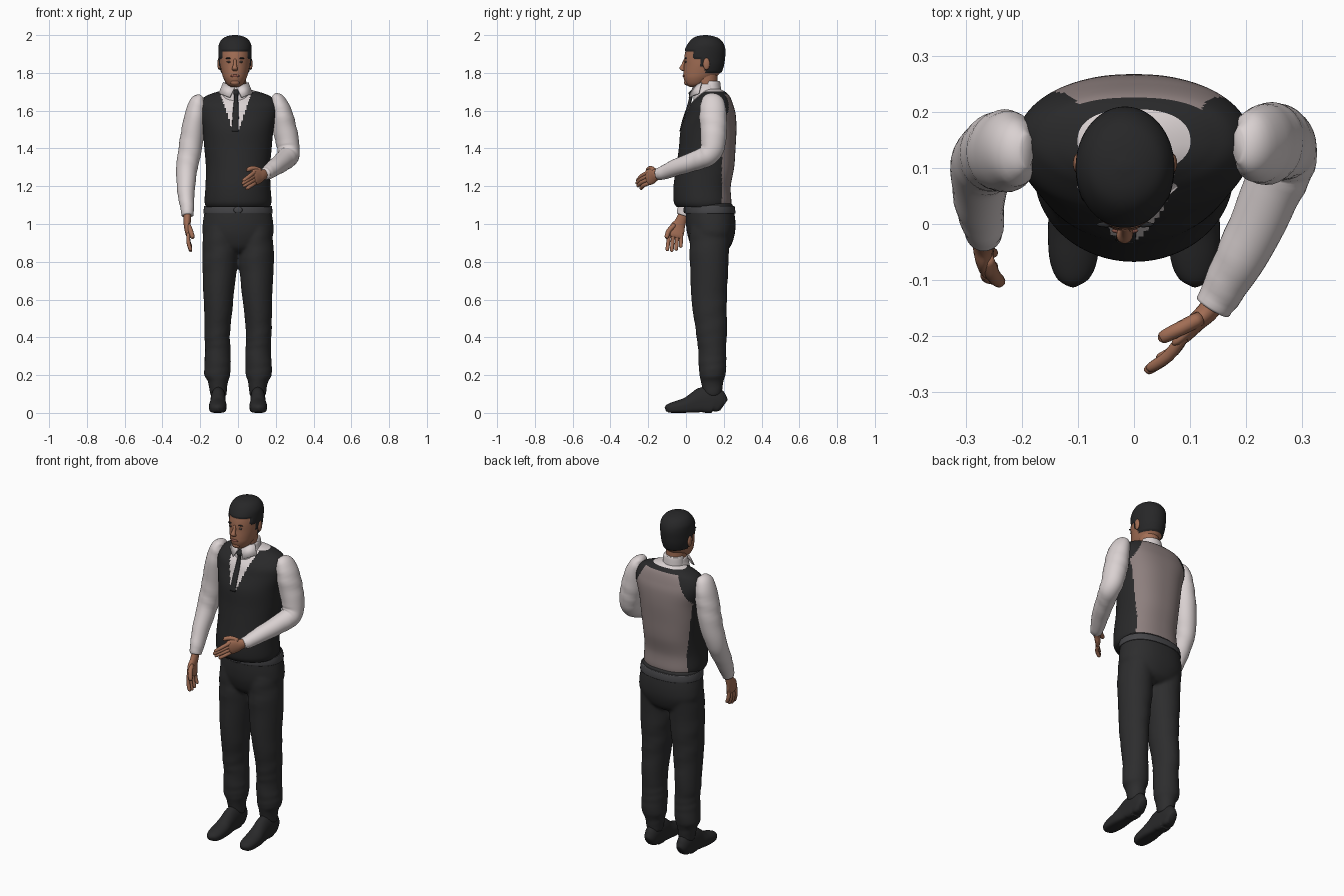
import bpy, bmesh, math
from mathutils import Vector


def material(name, r, g, b):
    m = bpy.data.materials.new(name)
    m.diffuse_color = (r, g, b, 1)
    return m


SHIRT = material("white shirt", .70, .64, .64)
VEST = material("charcoal vest", .022, .022, .023)
BACK = material("vest back lining", .27, .215, .21)
SKIN = material("skin", .36, .155, .09)
HAIR = material("dark hair", .02, .02, .021)
CLOTH = material("trouser cloth", .026, .026, .027)
LEATHER = material("shoe leather", .022, .022, .023)
BELT = material("belt grey", .06, .06, .065)
LIPS = material("lips", .26, .09, .065)
EYE = material("eye", .10, .07, .06)


def spline(rows, k):
    """Catmull-Rom through the rows, k steps per span."""
    out = []
    for i in range(len(rows) - 1):
        p = [rows[max(i - 1, 0)], rows[i], rows[i + 1], rows[min(i + 2, len(rows) - 1)]]
        for s in range(k):
            t = s / k
            out.append([.5 * (2 * b + (c - a) * t + (2 * a - 5 * b + 4 * c - d) * t * t
                              + (3 * b - a - 3 * c + d) * t ** 3) for a, b, c, d in zip(*p)])
    return out + [list(rows[-1])]


def spow(v, e):
    return math.copysign(abs(v) ** e, v)


def loft(name, rows, mats, n=32, k=5, ref=None, ef=2, eb=2, wrinkle=0, rule=None):
    """Skin superellipse rings (x, y, z, a, b); horizontal, or square to the path if ref is given."""
    rows = spline(rows, k)
    bm = bmesh.new()
    rings = []
    for i, (x, y, z, a, b) in enumerate(rows):
        u, v = Vector((1, 0, 0)), Vector((0, 1, 0))
        if ref:
            t = (Vector(rows[min(i + 1, len(rows) - 1)][:3]) - Vector(rows[max(i - 1, 0)][:3])).normalized()
            u = Vector(ref).cross(t).normalized()
            v = t.cross(u)
        ring = []
        for j in range(n):
            th = 2 * math.pi * j / n
            c, s = math.cos(th), math.sin(th)
            e = 2 / (eb if s > 0 else ef)
            w = 1 + wrinkle * math.sin(i * 1.15 + 2.2 * math.sin(th + .4 * i))
            ring.append(bm.verts.new(Vector((x, y, z)) + u * (w * max(a, .001) * spow(c, e))
                                     + v * (w * max(b, .001) * spow(s, e))))
        rings.append(ring)
    for p, q in zip(rings, rings[1:]):
        for j in range(n):
            bm.faces.new((p[j], p[(j + 1) % n], q[(j + 1) % n], q[j]))
    bm.faces.new(rings[0])
    bm.faces.new(rings[-1])
    return finish(name, bm, mats, rule)


def finish(name, bm, mats, rule=None):
    bmesh.ops.recalc_face_normals(bm, faces=bm.faces)
    mats = mats if isinstance(mats, list) else [mats]
    for f in bm.faces:
        f.smooth = True
        if rule:
            f.material_index = rule(f.calc_center_median())
    me = bpy.data.meshes.new(name)
    bm.to_mesh(me)
    bm.free()
    for m in mats:
        me.materials.append(m)
    ob = bpy.data.objects.new(name, me)
    bpy.context.collection.objects.link(ob)
    return ob


def ball(name, loc, size, mat):
    bm = bmesh.new()
    bmesh.ops.create_uvsphere(bm, u_segments=16, v_segments=10, radius=1)
    for v in bm.verts:
        v.co = Vector(loc) + Vector([c * s for c, s in zip(v.co, size)])
    return finish(name, bm, mat)


def body(rows, cx=0):
    """(z, front y, back y, half width) to ring rows."""
    return [(cx, (f + b) / 2, z, w, (b - f) / 2) for z, f, b, w in rows]


# Torso: vest with shirt V in front and lining panel behind
def torso_rule(c):
    if c.z > 1.702 or (c.y < .1 and c.z > 1.5 and abs(c.x + .012) < .018 + (c.z - 1.5) * .33):
        return 1
    if c.y > .19 and c.z + 2 * max(0, abs(c.x - .01) - .11) < 1.685:
        return 2
    return 0


loft("vest", body([(1.09, -.05, .235, .168), (1.12, -.065, .24, .177), (1.2, -.066, .237, .172),
                   (1.3, -.052, .255, .170), (1.4, -.038, .262, .178), (1.5, -.028, .267, .188),
                   (1.58, 0, .263, .207), (1.63, .02, .25, .208), (1.67, .055, .235, .18),
                   (1.69, .075, .22, .14), (1.705, .09, .2, .09), (1.715, .1, .18, .05)]),
     [VEST, SHIRT, BACK], n=144, k=9, eb=2.4, rule=torso_rule)

# Trousers: hips and two legs fused into one cloth
parts = [loft("trousers", body([(.85, .06, .2, .07), (.88, .03, .235, .14), (.94, .008, .257, .185),
                                (1.0, 0, .262, .187), (1.06, 0, .256, .178), (1.11, .002, .245, .17)]),
              CLOTH, n=48, eb=2.3)]
for s in (-1, 1):
    parts.append(loft("trouser_leg", [(s * .096, .13, .98, .085, .11), (s * .096, .123, .82, .093, .104),
                                      (s * .103, .123, .6, .079, .093), (s * .110, .135, .42, .068, .082),
                                      (s * .107, .138, .34, .067, .075), (s * .108, .140, .27, .070, .074),
                                      (s * .110, .140, .20, .069, .069), (s * .106, .138, .165, .053, .06),
                                      (s * .104, .142, .09, .043, .047)],
                      CLOTH, n=40, k=6, ef=1.9, wrinkle=.018))
for o in parts:
    o.select_set(True)
bpy.context.view_layer.objects.active = parts[0]
bpy.ops.object.join()
trousers = bpy.context.view_layer.objects.active
rm = trousers.modifiers.new("fuse", 'REMESH')
rm.mode = 'VOXEL'
rm.voxel_size = .009
rm.use_smooth_shade = True
sm = trousers.modifiers.new("soften", 'SMOOTH')
sm.iterations = 5

# Belt and buckle
loft("belt", body([(1.055, -.004, .26, .181), (1.06, -.006, .262, .183), (1.09, -.006, .258, .18),
                   (1.095, -.004, .255, .178)]), BELT, n=48, k=2, eb=2.3)
ball("belt_buckle", (0, -.007, 1.074), (.024, .006, .017), BELT)

# Shoes
for s in (-1, 1):
    loft("shoe", [(s * .105, .200, .04, .022, .034), (s * .105, .185, .05, .033, .05),
                  (s * .105, .15, .068, .039, .068), (s * .105, .09, .068, .04, .068),
                  (s * .106, .045, .054, .041, .054), (s * .107, 0, .04, .046, .04),
                  (s * .108, -.06, .03, .043, .03), (s * .109, -.095, .023, .03, .022),
                  (s * .109, -.109, .018, .008, .01)], LEATHER, ref=(0, 0, 1), ef=4, eb=2)

# Sleeves
loft("right_sleeve", [(-.19, .13, 1.675, .015, .03), (-.208, .13, 1.65, .042, .058), (-.225, .13, 1.58, .056, .072),
                      (-.24, .13, 1.48, .062, .07), (-.26, .12, 1.36, .06, .064), (-.273, .095, 1.27, .054, .058),
                      (-.275, .045, 1.17, .046, .05), (-.269, 0, 1.09, .037, .042), (-.267, -.017, 1.045, .031, .034)],
     SHIRT, ref=(0, 1, 0), wrinkle=.022)
loft("left_sleeve", [(.185, .14, 1.68, .03, .015), (.208, .14, 1.655, .058, .042), (.232, .143, 1.58, .072, .057),
                     (.25, .145, 1.49, .07, .063), (.266, .141, 1.41, .064, .06), (.266, .11, 1.36, .056, .057),
                     (.242, .05, 1.335, .052, .052), (.195, -.05, 1.3, .045, .046),
                     (.157, -.12, 1.272, .036, .038), (.14, -.148, 1.264, .031, .033)],
     SHIRT, ref=(1, 0, 0), wrinkle=.022)

# Hands: palm, four fingers and a thumb each
loft("right_palm", [(-.267, -.012, 1.06, .02, .024), (-.269, -.03, 1.01, .019, .03), (-.268, -.045, .98, .017, .04),
                    (-.263, -.056, .945, .014, .042), (-.26, -.06, .93, .008, .034)], SKIN, n=20, ref=(0, 1, 0))
loft("left_palm", [(.15, -.132, 1.267, .02, .024), (.13, -.157, 1.26, .019, .03), (.112, -.174, 1.255, .017, .04),
                   (.087, -.2, 1.246, .014, .042), (.078, -.208, 1.242, .008, .034)], SKIN, n=20, ref=(0, 0, 1))


def finger(name, a, b, r, sag):
    a, b, m = Vector(a), Vector(b), (Vector(a) + Vector(b)) / 2 + Vector(sag)
    loft(name, [(*a, r, r), (*m, r, r), (*a.lerp(b, .93), r * .85, r * .85), (*b, r * .3, r * .3)],
         SKIN, n=12, k=3, ref=(.3, 1, .2))


for i in range(4):
    short = (.004, 0, .006, .022)[i]
    finger("right_finger", (-.263, -.088 + i * .021, .95), (-.25, -.1 + i * .024, .853 + short), .0105, (-.006, 0, 0))
    finger("left_finger", (.09, -.197, 1.276 - i * .02), (.022 + short, -.264 + short, 1.228 - i * .014), .0105,
           (.004, -.006, .003))
finger("right_thumb", (-.264, -.06, .995), (-.238, -.106, .925), .013, (0, -.008, .004))
finger("left_thumb", (.118, -.168, 1.283), (.046, -.205, 1.288), .013, (0, 0, .01))

# Neck and shirt collar
CX = -.012
loft("neck", [(CX, .115, 1.64, .055, .058), (CX, .11, 1.72, .054, .058), (CX, .105, 1.80, .056, .062)], SKIN)
loft("collar", [(CX, .118, 1.63, .095, .08), (CX, .115, 1.67, .083, .075), (CX, .112, 1.71, .068, .07),
                (CX, .114, 1.738, .062, .063), (CX, .116, 1.742, .056, .057)], SHIRT)
loft("collar_stand", [(CX, .132, 1.70, .064, .055), (CX, .135, 1.75, .058, .046), (CX, .135, 1.757, .052, .04)], SHIRT)
for s in (-1, 1):
    bm = bmesh.new()
    q = [(.064, .085, 1.748), (.004, .04, 1.722), (.03, .018, 1.668), (.088, .07, 1.69)]
    bm.faces.new([bm.verts.new((CX + s * x, y, z)) for x, y, z in q])
    wing = finish("collar_wing", bm, SHIRT)
    wing.modifiers.new("thickness", 'SOLIDIFY').thickness = .006

# Tie
loft("tie", [(-.010, .04, 1.712, .011, .008), (-.010, .026, 1.695, .015, .012), (-.010, .026, 1.672, .010, .009),
             (-.011, .012, 1.62, .014, .008), (-.013, -.011, 1.56, .017, .006), (-.015, -.03, 1.49, .018, .005)],
     VEST, n=16)


# Head with raised hair cap
def hair_rule(c):
    line = 1.915 if c.y < .04 else 1.875 if c.y < .075 else 1.835 if c.y < .1 else 1.80
    return 1 if c.z > line else 0


HX = -.016
head = loft("head", body([(1.725, .02, .07, .02), (1.74, .0, .11, .042), (1.77, -.012, .15, .06),
                          (1.80, -.013, .18, .07), (1.84, -.01, .195, .078), (1.88, -.009, .201, .081),
                          (1.92, -.001, .203, .082), (1.95, .014, .195, .079), (1.975, .035, .175, .064),
                          (1.988, .06, .145, .04), (1.994, .095, .11, .01)], HX),
            [SKIN, HAIR], n=72, k=6, rule=hair_rule)
bm = bmesh.new()
bm.from_mesh(head.data)
bm.normal_update()
for v in [v for v in bm.verts if all(f.material_index for f in v.link_faces)]:
    v.co += v.normal * .006
bm.to_mesh(head.data)
bm.free()

# Face
loft("nose", [(HX, -.004, 1.874, .007, .007), (HX, -.014, 1.845, .009, .010), (HX - .001, -.021, 1.826, .014, .014),
              (HX, -.016, 1.815, .014, .012), (HX, -.01, 1.81, .008, .006)], SKIN, n=16)
ball("lips", (HX, -.012, 1.784), (.024, .006, .007), LIPS)
ball("chin", (HX, .004, 1.75), (.024, .014, .016), SKIN)
for s in (-1, 1):
    ball("eye", (HX + s * .032, -.001, 1.858), (.012, .005, .005), EYE)
    ball("eyebrow", (HX + s * .033, -.001, 1.877), (.018, .005, .004), HAIR)
    ball("ear", (HX + s * .084, .108, 1.848), (.009, .018, .032), SKIN)
